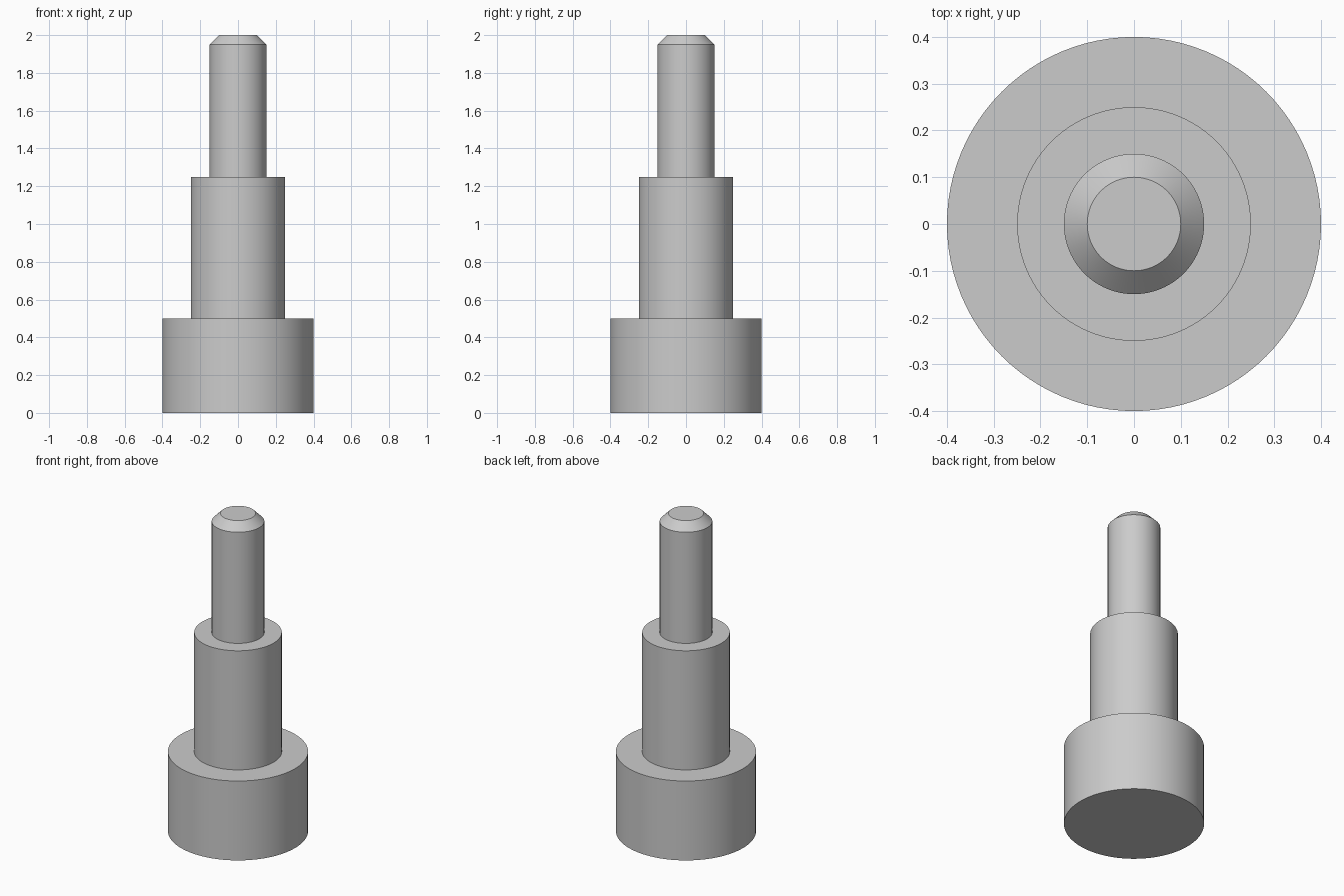
import bpy
import bmesh
import math

# Remove the default object
cube = bpy.data.objects.get("Cube")
if cube:
    bpy.data.objects.remove(cube, do_unlink=True)

# Plain grey metal
grey = (0.6, 0.6, 0.6, 1.0)
metal = bpy.data.materials.new("grey_metal")
metal.use_nodes = True
metal.diffuse_color = grey
metal.node_tree.nodes["Principled BSDF"].inputs["Base Color"].default_value = grey

SEGMENTS = 96


def turned_part(name, profile):
    """Stack rings of (radius, height) and cap both ends."""
    bm = bmesh.new()
    rings = []
    for radius, height in profile:
        rings.append([
            bm.verts.new((radius * math.cos(a), radius * math.sin(a), height))
            for a in (math.tau * i / SEGMENTS for i in range(SEGMENTS))
        ])
    for low, high in zip(rings, rings[1:]):
        for i in range(SEGMENTS):
            j = (i + 1) % SEGMENTS
            bm.faces.new((low[i], low[j], high[j], high[i]))
    bm.faces.new(rings[0][::-1])
    bm.faces.new(rings[-1])
    bmesh.ops.recalc_face_normals(bm, faces=bm.faces)

    mesh = bpy.data.meshes.new(name)
    bm.to_mesh(mesh)
    bm.free()
    mesh.materials.append(metal)
    obj = bpy.data.objects.new(name, mesh)
    bpy.context.collection.objects.link(obj)

    # Smooth round walls, sharp rims
    bpy.ops.object.select_all(action="DESELECT")
    obj.select_set(True)
    bpy.context.view_layer.objects.active = obj
    bpy.ops.object.shade_smooth_by_angle(angle=math.radians(30))
    return obj


# One turned pin: wide base, middle shoulder, chamfered tip
turned_part("stepped_pin", [
    (0.40, 0.0), (0.40, 0.5),
    (0.25, 0.5), (0.25, 1.25),
    (0.15, 1.25), (0.15, 1.95),
    (0.10, 2.0),
])
